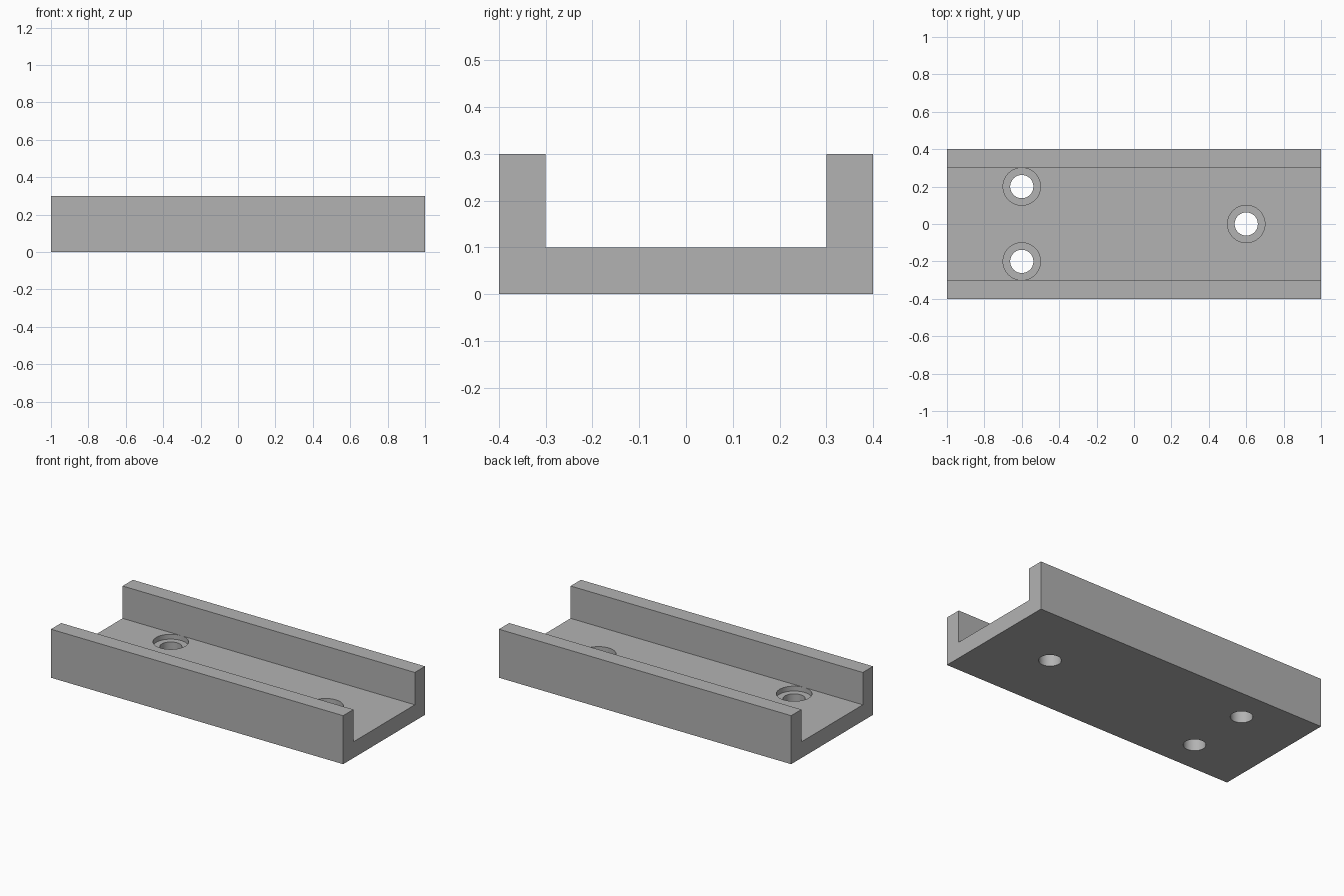
import bpy
import bmesh
import math
from mathutils import Matrix, Vector

cube = bpy.data.objects.get("Cube")
if cube:
    bpy.data.objects.remove(cube, do_unlink=True)

LENGTH, WIDTH, HEIGHT, WALL, FLOOR = 2.0, 0.8, 0.3, 0.1, 0.1
HOLE_R, BORE_R, BORE_DEPTH = 0.062, 0.1, 0.03
HOLES = [(-0.6, 0.2), (-0.6, -0.2), (0.6, 0.0)]

grey = bpy.data.materials.new("plain grey")
grey.use_nodes = True
colour = (0.448, 0.448, 0.448, 1)
grey.diffuse_color = colour
grey.node_tree.nodes["Principled BSDF"].inputs["Base Color"].default_value = colour


def make_object(name, bm):
    bmesh.ops.recalc_face_normals(bm, faces=bm.faces)
    mesh = bpy.data.meshes.new(name)
    bm.to_mesh(mesh)
    bm.free()
    obj = bpy.data.objects.new(name, mesh)
    bpy.context.collection.objects.link(obj)
    mesh.materials.append(grey)
    return obj


# U-shaped channel: cross-section extruded along x
outer, inner = WIDTH / 2, WIDTH / 2 - WALL
half = [(outer, 0), (outer, HEIGHT), (inner, HEIGHT), (inner, FLOOR)]
section = half + [(-y, z) for y, z in reversed(half)]
bm = bmesh.new()
profile = bm.faces.new([bm.verts.new((-LENGTH / 2, y, z)) for y, z in section])
extruded = bmesh.ops.extrude_face_region(bm, geom=[profile], use_keep_orig=True)
bmesh.ops.translate(bm, vec=(LENGTH, 0, 0),
                    verts=[v for v in extruded["geom"] if isinstance(v, bmesh.types.BMVert)])
channel = make_object("channel", bm)

# Stepped cutters for the counterbored screw holes
steps = [(0, -0.1), (HOLE_R, -0.1), (HOLE_R, FLOOR - BORE_DEPTH),
         (BORE_R, FLOOR - BORE_DEPTH), (BORE_R, FLOOR + 0.05), (0, FLOOR + 0.05)]
for x, y in HOLES:
    bm = bmesh.new()
    verts = [bm.verts.new((r, 0, z)) for r, z in steps]
    edges = [bm.edges.new(pair) for pair in zip(verts, verts[1:])]
    bmesh.ops.spin(bm, geom=verts + edges, cent=(0, 0, 0), axis=(0, 0, 1),
                   angle=math.tau, steps=64, use_duplicate=False)
    bmesh.ops.remove_doubles(bm, verts=bm.verts, dist=0.0001)
    bmesh.ops.transform(bm, matrix=Matrix.Translation(Vector((x, y, 0))), verts=bm.verts)
    cutter = make_object("hole_cutter", bm)
    cutter.hide_render = True

    cut = channel.modifiers.new("screw_hole", 'BOOLEAN')
    cut.operation = 'DIFFERENCE'
    cut.solver = 'EXACT'
    cut.object = cutter
    bpy.ops.object.select_all(action='DESELECT')
    channel.select_set(True)
    bpy.context.view_layer.objects.active = channel
    bpy.ops.object.modifier_apply(modifier=cut.name)
    bpy.data.objects.remove(cutter, do_unlink=True)

# Smooth hole walls, crisp edges
bpy.ops.object.shade_smooth_by_angle(angle=math.radians(30))
